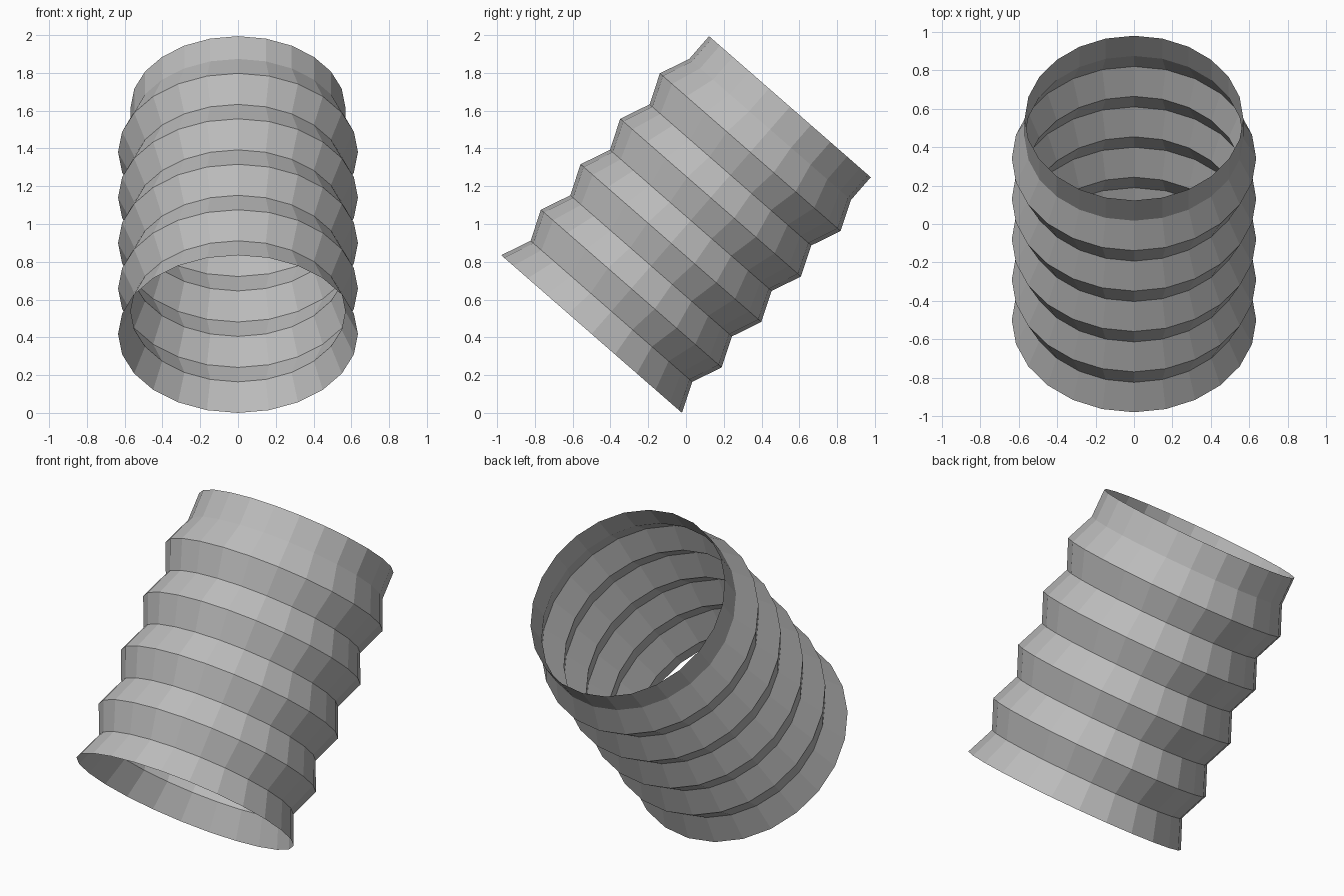
import bpy
import bmesh
from math import sin, cos, pi, radians
from mathutils import Matrix, Vector

SIDES = 24
PITCH = 0.1597            # axial distance between a ridge and the next groove
RIDGE, GROOVE = 0.635, 0.568
TILT = radians(-41.1)

cube = bpy.data.objects.get("Cube")
if cube:
    bpy.data.objects.remove(cube, do_unlink=True)

# Plain grey material
grey = bpy.data.materials.new("plain grey")
grey.use_nodes = True
colour = (0.5, 0.5, 0.5, 1)
grey.diffuse_color = colour
grey.node_tree.nodes["Principled BSDF"].inputs["Base Color"].default_value = colour

# Zigzag profile: ridges and grooves alternate, then a straight collar
radii = [RIDGE, GROOVE] * 5 + [GROOVE]

# Open bellows tube made of stacked rings
bm = bmesh.new()
rings = []
for level, radius in enumerate(radii):
    rings.append([bm.verts.new((radius * cos(2 * pi * i / SIDES),
                                radius * sin(2 * pi * i / SIDES),
                                level * PITCH)) for i in range(SIDES)])
for low, high in zip(rings, rings[1:]):
    for i in range(SIDES):
        j = (i + 1) % SIDES
        bm.faces.new((low[i], low[j], high[j], high[i]))

# Lean the tube backwards, then centre it and rest it on the ground
bm.transform(Matrix.Rotation(TILT, 4, 'X'))
ys = [v.co.y for v in bm.verts]
lowest = min(v.co.z for v in bm.verts)
bmesh.ops.translate(bm, verts=bm.verts,
                    vec=Vector((0, -(min(ys) + max(ys)) / 2, -lowest)))

mesh = bpy.data.meshes.new("bellows_tube")
bm.to_mesh(mesh)
bm.free()
mesh.materials.append(grey)
tube = bpy.data.objects.new("bellows_tube", mesh)
bpy.context.collection.objects.link(tube)
